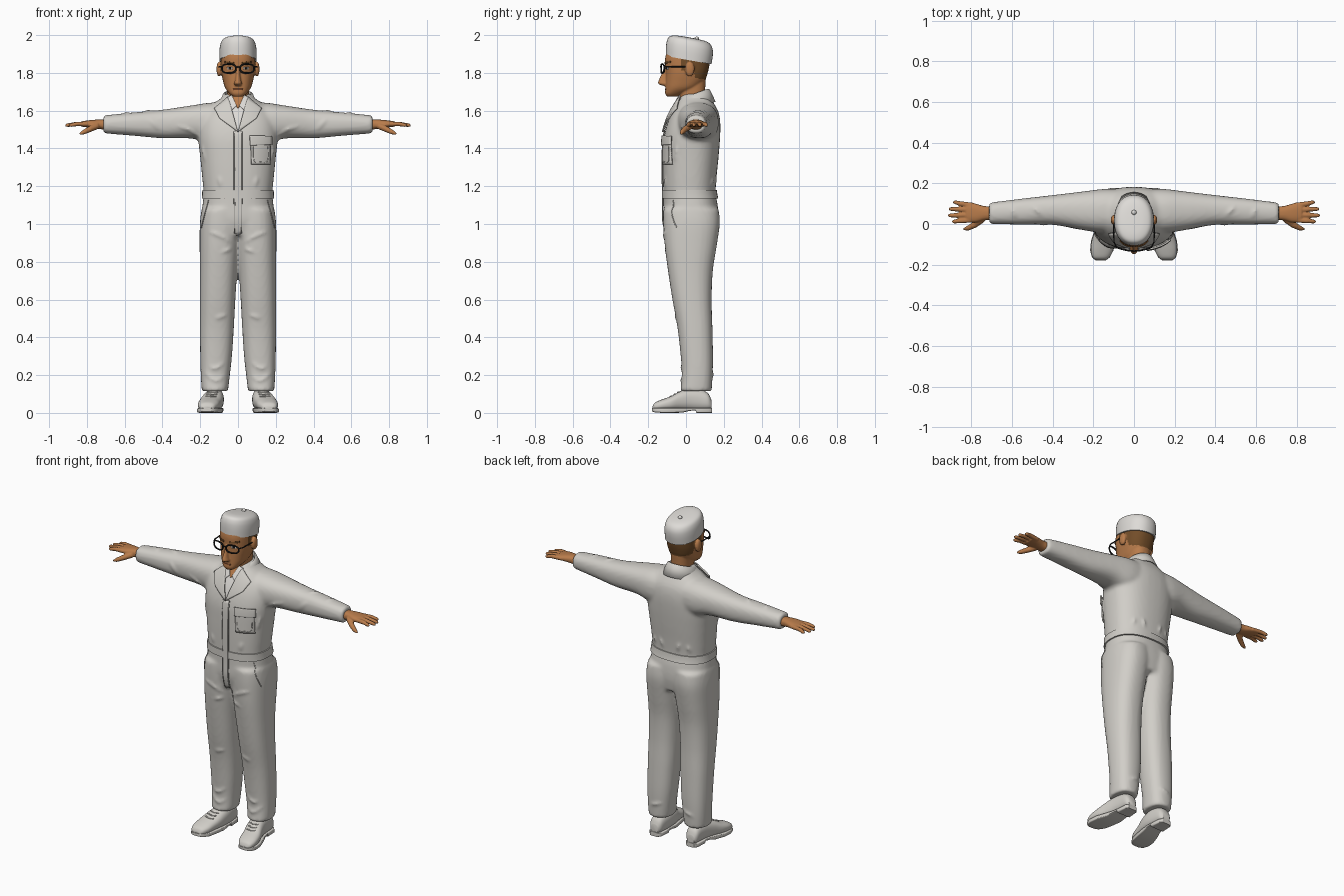
import bpy, bmesh, math
from mathutils import Vector
from mathutils.bvhtree import BVHTree

cube = bpy.data.objects.get("Cube")
if cube:
    bpy.data.objects.remove(cube)


def material(name, r, g, b):
    m = bpy.data.materials.new(name)
    m.use_nodes = True
    m.diffuse_color = (r, g, b, 1)
    node = next(n for n in m.node_tree.nodes if n.type == 'BSDF_PRINCIPLED')
    node.inputs["Base Color"].default_value = (r, g, b, 1)
    node.inputs["Roughness"].default_value = 0.8
    return m


SUIT = material("suit off white", 0.64, 0.62, 0.58)
WHITE = material("cap white", 0.73, 0.71, 0.68)
SKIN = material("skin tan", 0.48, 0.20, 0.07)
HAIR = material("hair brown", 0.17, 0.075, 0.022)
BLACK = material("frame black", 0.012, 0.012, 0.012)
SEAM = material("seam grey", 0.28, 0.27, 0.25)
LIP = material("lip brown", 0.24, 0.075, 0.03)


def finish(name, bm, mat):
    """Turn a bmesh into a smooth shaded object."""
    bmesh.ops.remove_doubles(bm, verts=bm.verts, dist=1e-5)
    bmesh.ops.recalc_face_normals(bm, faces=bm.faces)
    me = bpy.data.meshes.new(name)
    bm.to_mesh(me)
    bm.free()
    me.materials.clear()
    me.materials.append(mat)
    me.polygons.foreach_set("material_index", [0] * len(me.polygons))
    me.shade_smooth()
    me.set_sharp_from_angle(angle=math.radians(50))
    ob = bpy.data.objects.new(name, me)
    bpy.context.collection.objects.link(ob)
    return ob


def spline(rows, sub):
    """Catmull-Rom interpolation of whole tuples."""
    out = []
    for i in range(len(rows) - 1):
        p, q, r, s = (rows[min(max(k, 0), len(rows) - 1)] for k in range(i - 1, i + 3))
        for j in range(sub):
            t = j / sub
            out.append([b + t / 2 * (c - a + t * (2 * a - 5 * b + 4 * c - d + t * (3 * (b - c) + d - a)))
                        for a, b, c, d in zip(p, q, r, s)])
    return out + [rows[-1]]


def loft(name, rings, axis, mat, p=2.4, sub=5, shear=0.0, n=40, side=1):
    """Superellipse sections (t, a0, a1, b0, b1) stacked along an axis."""
    bm, loops = bmesh.new(), []
    for t, a0, a1, b0, b1 in spline(rings, sub):
        loop = []
        for k in range(n):
            c, s = math.cos(math.tau * k / n), math.sin(math.tau * k / n)
            a = (a0 + a1) / 2 + (a1 - a0) / 2 * math.copysign(abs(c) ** (2 / p), c)
            b = (b0 + b1) / 2 + (b1 - b0) / 2 * math.copysign(abs(s) ** (2 / p), s)
            x, y, z = {'x': (t, a, b), 'y': (a, t, b), 'z': (a, b, t)}[axis]
            loop.append(bm.verts.new((x * side, y, z - shear * y)))
        loops.append(loop)
    for lo, hi in zip(loops, loops[1:]):
        for k in range(n):
            bm.faces.new((lo[k], lo[(k + 1) % n], hi[(k + 1) % n], hi[k]))
    bm.faces.new(loops[0])
    bm.faces.new(loops[-1])
    return finish(name, bm, mat)


def baked(ob):
    bpy.context.view_layer.update()
    bm = bmesh.new()
    me = bpy.data.meshes.new_from_object(ob.evaluated_get(bpy.context.evaluated_depsgraph_get()))
    bm.from_mesh(me)
    bpy.data.objects.remove(ob)
    bpy.data.meshes.remove(me)
    return bm


def tube(name, pts, radii, mat, cyclic=False):
    """Round tube along points; radii is one number or one per point."""
    cu = bpy.data.curves.new(name, 'CURVE')
    cu.dimensions, cu.bevel_depth, cu.bevel_resolution, cu.use_fill_caps = '3D', 1, 2, True
    sp = cu.splines.new('POLY')
    sp.points.add(len(pts) - 1)
    sp.use_cyclic_u = cyclic
    for i, pt in enumerate(pts):
        sp.points[i].co = (*pt, 1)
        sp.points[i].radius = radii[i] if isinstance(radii, list) else radii
    ob = bpy.data.objects.new(name, cu)
    bpy.context.collection.objects.link(ob)
    return finish(name, baked(ob), mat)


def ball(name, loc, size, mat):
    bm = bmesh.new()
    bmesh.ops.create_uvsphere(bm, u_segments=24, v_segments=14, radius=1)
    for v in bm.verts:
        v.co = Vector(loc) + v.co * Vector(size)
    return finish(name, bm, mat)


def merge(name, parts, voxel, smooth, mat):
    """Fuse overlapping solids into one soft skin."""
    bm = bmesh.new()
    for ob in parts:
        bm.from_mesh(ob.data)
        bpy.data.objects.remove(ob)
    ob = finish(name, bm, mat)
    rm = ob.modifiers.new("fuse", 'REMESH')
    rm.mode, rm.voxel_size = 'VOXEL', voxel
    sm = ob.modifiers.new("soften", 'SMOOTH')
    sm.factor, sm.iterations = 0.5, smooth
    return finish(name, baked(ob), mat)


def surface(ob):
    bm = bmesh.new()
    bm.from_mesh(ob.data)
    return BVHTree.FromBMesh(bm)


def hit(tree, u, v, view, lift):
    origin, ray = {'front': ((u, -2, v), (0, 1, 0)), 'back': ((u, 2, v), (0, -1, 0)),
                   'top': ((u, v, 3), (0, 0, -1))}[view]
    co, normal, _, _ = tree.ray_cast(Vector(origin), Vector(ray))
    return co + normal * lift if co else Vector((u, 0, v))


def seam(name, tree, pts, r, mat, view='front', taper=False, lift=0.0):
    """Thin tube that follows a surface."""
    fine = spline(pts, 6)
    last = len(fine) - 1
    radii = [r * (0.15 + math.sin(math.pi * i / last)) if taper else r for i in range(last + 1)]
    return tube(name, [hit(tree, u, v, view, lift) for u, v in fine], radii, mat)


def patch(name, tree, corners, lift, mat, thick=0.005, n=10):
    """Four-cornered cloth plate laid on the front of a surface."""
    a, b, c, d = (Vector(k) for k in corners)
    bm = bmesh.new()
    grid = []
    for i in range(n + 1):
        left, right = a.lerp(d, i / n), b.lerp(c, i / n)
        grid.append([bm.verts.new(hit(tree, *left.lerp(right, j / n), 'front', lift)) for j in range(n + 1)])
    for r0, r1 in zip(grid, grid[1:]):
        for j in range(n):
            bm.faces.new((r0[j], r0[j + 1], r1[j + 1], r1[j]))
    ob = finish(name, bm, mat)
    so = ob.modifiers.new("thickness", 'SOLIDIFY')
    so.thickness, so.offset = thick, 0
    return ob


SIDES = ((1, "left"), (-1, "right"))

# Coverall: torso, legs and sleeves fused, then soft folds added
parts = [loft("torso", [(.94, -.17, .17, -.10, .16), (1.02, -.19, .19, -.12, .172), (1.1, -.188, .188, -.12, .168),
                        (1.16, -.182, .182, -.12, .157), (1.25, -.19, .19, -.122, .162), (1.35, -.20, .20, -.122, .172),
                        (1.45, -.21, .21, -.118, .18), (1.53, -.205, .205, -.10, .182), (1.59, -.18, .18, -.075, .173),
                        (1.635, -.135, .135, -.05, .15), (1.665, -.09, .09, -.035, .13), (1.69, -.068, .068, -.02, .112)],
              'z', SUIT)]
for s, tag in SIDES:
    parts.append(loft("leg", [(.115, .053, .192, -.03, .136), (.2, .043, .197, -.022, .141), (.3, .032, .2, -.028, .143),
                              (.45, .022, .202, -.045, .14), (.6, .014, .202, -.072, .136), (.75, .004, .202, -.095, .142),
                              (.88, -.008, .203, -.112, .162), (1.0, -.02, .202, -.12, .179), (1.08, -.02, .193, -.12, .173)],
                      'z', SUIT, side=s))
    parts.append(loft("sleeve", [(.06, -.04, .17, 1.44, 1.64), (.15, -.045, .172, 1.43, 1.642), (.25, -.03, .16, 1.453, 1.627),
                                 (.4, -.004, .142, 1.454, 1.605), (.55, -.003, .125, 1.467, 1.591), (.712, .0, .105, 1.48, 1.575)],
                      'x', SUIT, side=s))
base = merge("coverall_base", parts, .009, 5, SUIT)
tree = surface(base)
FOLDS = {'front': [[(.07, .2), (.12, .17), (.18, .22)], [(.07, .27), (.12, .235), (.15, .25)], [(.03, .9), (.1, .94), (.16, .96)],
                   [(.03, .87), (.09, .85)], [(.06, .52), (.12, .5)], [(.2, 1.46), (.26, 1.5), (.33, 1.52)],
                   [(.19, 1.42), (.175, 1.33)], [(.09, 1.2), (.1, 1.25)], [(.42, 1.5), (.47, 1.56)]],
         'back': [[(.05, 1.2), (.065, 1.26)], [(.12, 1.2), (.11, 1.25)], [(.07, .22), (.15, .19)]],
         'top': [[(.45, .04), (.5, .09)], [(.58, .03), (.6, .08)]]}
folds = [seam("fold", tree, [(s * u, v) for u, v in line], .007, SUIT, view, True)
         for s, _ in SIDES for view, lines in FOLDS.items() for line in lines]
coverall = merge("coverall", [base] + folds, .009, 3, SUIT)
tree = surface(coverall)

# Waistband, placket, chest pocket
loft("waistband", [(1.135, -.192, .192, -.127, .171), (1.157, -.19, .19, -.127, .166), (1.18, -.189, .189, -.127, .163)],
     'z', SUIT, sub=2)
patch("placket", tree, [(-.02, 1.49), (.02, 1.49), (.017, .95), (-.012, .94)], .005, SUIT, n=30)
for x in (-.021, .021):
    seam("placket_seam", tree, [(x, 1.49), (x, 1.2), (x * .9, .95)], .002, SEAM, lift=.003)
patch("chest_pocket", tree, [(.065, 1.45), (.165, 1.45), (.165, 1.315), (.07, 1.315)], .006, SUIT, .008)
patch("pocket_flap", tree, [(.06, 1.465), (.17, 1.465), (.17, 1.42), (.062, 1.415)], .013, SUIT, .008)
seam("pocket_seam", tree, [(.08, 1.41), (.083, 1.335), (.115, 1.328), (.15, 1.335), (.153, 1.41)], .002, SUIT, lift=.011)

# Open neck with shirt, lapels and turned-down collar
patch("shirt_front", tree, [(-.05, 1.665), (.05, 1.665), (.002, 1.49), (-.002, 1.49)], .004, WHITE)
patch("throat", tree, [(-.032, 1.672), (.032, 1.672), (.003, 1.61), (-.003, 1.61)], .007, SKIN)
for s, tag in SIDES:
    mirror = lambda pts: [(s * u, v) for u, v in pts]
    patch(tag + "_shirt_collar", tree, mirror([(.03, 1.675), (.055, 1.665), (.035, 1.595), (.008, 1.62)]), .011, WHITE)
    patch(tag + "_lapel", tree, mirror([(.05, 1.665), (.12, 1.605), (.095, 1.555), (0, 1.485)]), .012, SUIT, .008)
    seam(tag + "_hip_pocket_seam", tree, mirror([(.155, 1.125), (.175, 1.05), (.192, .98)]), .0025, SUIT, lift=.002)
bm = bmesh.new()
rows = []
for i in range(33):
    a = math.radians(-135 + 270 * i / 32)
    drop = .055 * (1 - math.cos(a)) / 2
    rows.append([bm.verts.new((r * math.sin(a), .04 + 1.08 * r * math.cos(a), z - drop))
                 for r, z in ((.064, 1.69), (.07, 1.716), (.08, 1.712), (.108, 1.648))])
for r0, r1 in zip(rows, rows[1:]):
    for j in range(3):
        bm.faces.new((r0[j], r1[j], r1[j + 1], r0[j + 1]))
collar = finish("collar", bm, SUIT)
collar.modifiers.new("thickness", 'SOLIDIFY').thickness = .006

# Head, neck, nose and ears fused; hair chosen by position
parts = [loft("skull", [(1.674, -.025, .025, -.10, -.045), (1.69, -.045, .045, -.11, -.01), (1.72, -.068, .068, -.109, .06),
                        (1.76, -.08, .08, -.108, .1), (1.8, -.088, .088, -.107, .115), (1.84, -.09, .09, -.11, .124),
                        (1.88, -.09, .09, -.11, .127), (1.92, -.086, .086, -.10, .12)], 'z', SKIN),
         loft("neck", [(1.58, -.06, .06, -.03, .1), (1.68, -.057, .057, -.035, .1), (1.77, -.06, .06, -.04, .105)], 'z', SKIN),
         loft("nose", [(1.732, -.014, .014, -.125, -.09), (1.743, -.021, .021, -.148, -.09), (1.76, -.016, .016, -.145, -.09),
                       (1.79, -.011, .011, -.132, -.09), (1.83, -.009, .009, -.117, -.09)], 'z', SKIN, p=2)]
for s, tag in SIDES:
    parts.append(ball("ear", (s * .1, .02, 1.82), (.014, .025, .04), SKIN))
head = merge("head", parts, .005, 3, SKIN)
head.data.materials.append(HAIR)
for f in head.data.polygons:
    x, y, z = f.center
    behind_ear = y > .045 and z > 1.775 - .2 * (y - .045)
    sideburn = -.025 < y < .06 and z > 1.81 and abs(x) < .093
    f.material_index = int(behind_ear or sideburn)

# Face details
face = surface(head)
patch("mouth", face, [(-.025, 1.716), (.025, 1.716), (.022, 1.710), (-.022, 1.710)], .001, LIP, .003)
for s, tag in SIDES:
    mirror = lambda pts: [(s * u, v) for u, v in pts]
    patch(tag + "_eye", face, mirror([(.028, 1.83), (.056, 1.83), (.054, 1.818), (.03, 1.818)]), .001, WHITE, .003)
    patch(tag + "_iris", face, mirror([(.037, 1.83), (.047, 1.83), (.047, 1.818), (.037, 1.818)]), .003, BLACK, .003)
    patch(tag + "_eyebrow", face, mirror([(.018, 1.856), (.068, 1.862), (.068, 1.854), (.018, 1.846)]), .003, HAIR, .005)
    # Spectacles
    rim = []
    for k in range(28):
        c, d = math.cos(math.tau * k / 28), math.sin(math.tau * k / 28)
        x = .048 + .037 * math.copysign(abs(c) ** .8, c)
        rim.append((s * x, -.132 + 2.5 * x * x, 1.823 + .024 * math.copysign(abs(d) ** .8, d)))
    tube(tag + "_rim", rim, .0045, BLACK, True)
    tube(tag + "_temple", [(s * .085, -.114, 1.832), (s * .098, -.09, 1.833), (s * .1, -.02, 1.833), (s * .098, .03, 1.83)],
         .0035, BLACK)
tube("spectacle_bridge", [(-.012, -.131, 1.829), (0, -.135, 1.832), (.012, -.131, 1.829)], .004, BLACK)

# Cap
loft("cap", [(1.87, -.098, .098, -.107, .135), (1.92, -.098, .098, -.106, .142), (1.955, -.093, .093, -.1, .14),
             (1.978, -.08, .08, -.086, .125), (1.988, -.052, .052, -.055, .095), (1.991, -.015, .015, -.01, .04)],
     'z', WHITE, p=2.2, shear=.18)
ball("cap_button", (0, .057, 1.982), (.012, .012, .01), WHITE)

for s, tag in SIDES:
    # Hand with four fingers and a thumb
    parts = [loft("palm", [(.69, .02, .088, 1.498, 1.552), (.735, .018, .088, 1.503, 1.553), (.78, .008, .1, 1.51, 1.55),
                           (.825, .012, .104, 1.514, 1.544)], 'x', SKIN, side=s)]
    for y0, y1, end in ((.02, .012, .895), (.045, .042, .915), (.069, .074, .911), (.092, .107, .89)):
        parts.append(tube("finger", [(s * .79, y0, 1.529), (s * .85, (y0 + y1) / 2, 1.53), (s * (end - .01), y1, 1.523),
                                     (s * end, y1, 1.521)], [.013, .0125, .010, .005], SKIN))
    parts.append(tube("thumb", [(s * .745, .025, 1.52), (s * .785, -.005, 1.502), (s * .815, -.02, 1.487),
                                (s * .838, -.026, 1.476)], [.018, .016, .013, .006], SKIN))
    merge(tag + "_hand", parts, .0045, 2, SKIN)

    # Shoe upper, sole with raised arch, laces
    shoe = loft(tag + "_shoe", [(.134, .1, .15, .02, .07), (.115, .085, .163, .015, .105), (.07, .078, .168, .012, .125),
                                (.02, .075, .176, .012, .128), (-.03, .08, .19, .012, .115), (-.08, .092, .207, .012, .088),
                                (-.13, .103, .212, .012, .07), (-.165, .122, .203, .012, .054), (-.177, .14, .185, .018, .035)],
                'y', SUIT, side=s)
    loft(tag + "_sole", [(.137, .098, .152, 0, .026), (.12, .083, .166, 0, .026), (.055, .078, .17, 0, .026),
                         (.05, .078, .17, .014, .026), (.015, .078, .177, .01, .026), (-.02, .08, .19, .001, .026),
                         (-.08, .09, .211, 0, .026), (-.13, .101, .216, 0, .026), (-.165, .12, .206, .003, .026),
                         (-.18, .14, .187, .008, .025)], 'y', SUIT, p=7, sub=1, side=s)
    top = surface(shoe)
    for y in (-.035, -.055, -.075):
        x = .135 - .2 * (y + .035)
        seam(tag + "_lace", top, [(s * (x - .028), y), (s * x, y - .008), (s * (x + .028), y)], .004, SUIT, 'top')
